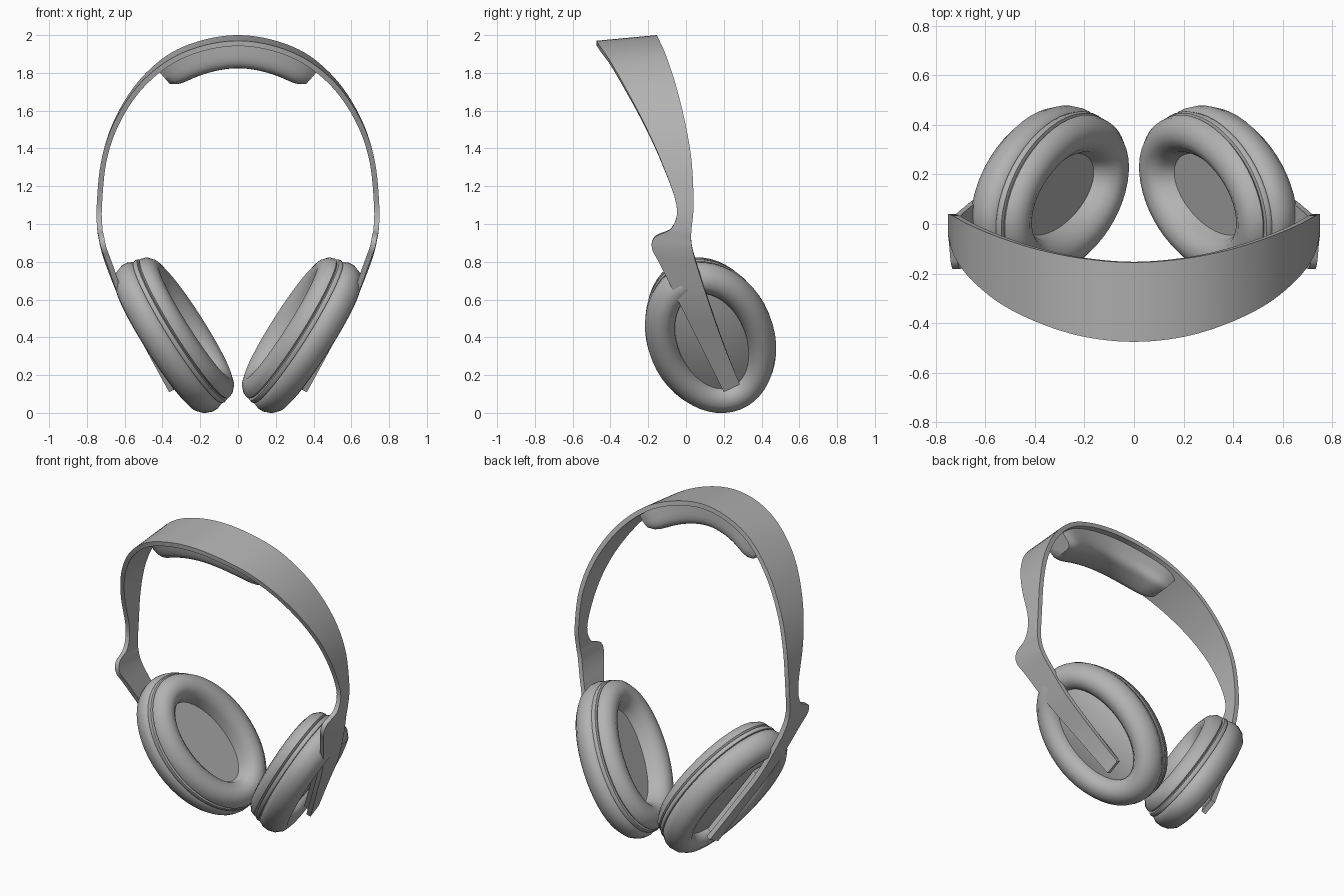
import bpy, bmesh, math
from mathutils import Vector

old = bpy.data.objects.get("Cube")
if old:
    bpy.data.objects.remove(old, do_unlink=True)

grey = bpy.data.materials.new("plain_grey")
grey.use_nodes = True
grey.diffuse_color = (0.45, 0.45, 0.45, 1)
grey.node_tree.nodes["Principled BSDF"].inputs["Base Color"].default_value = (0.45, 0.45, 0.45, 1)


def make(name, rows, cap=False, angle=35):
    """Skin a list of closed point rings into one object."""
    bm = bmesh.new()
    grid = [[bm.verts.new(p) for p in row] for row in rows]
    n = len(rows[0])
    for a, b in zip(grid, grid[1:]):
        for i in range(n):
            j = (i + 1) % n
            bm.faces.new((a[i], a[j], b[j], b[i]))
    if cap:
        bm.faces.new(grid[0])
        bm.faces.new(grid[-1])
    bmesh.ops.recalc_face_normals(bm, faces=bm.faces)
    mesh = bpy.data.meshes.new(name)
    bm.to_mesh(mesh)
    bm.free()
    mesh.materials.append(grey)
    ob = bpy.data.objects.new(name, mesh)
    bpy.context.collection.objects.link(ob)
    bpy.context.view_layer.objects.active = ob
    bpy.ops.object.select_all(action='DESELECT')
    ob.select_set(True)
    bpy.ops.object.shade_smooth_by_angle(angle=math.radians(angle))


def spline(pts, steps=6):
    """Smooth curve through a list of equally long tuples."""
    out = []
    for k in range(len(pts) - 1):
        p0, p1 = pts[max(k - 1, 0)], pts[k]
        p2, p3 = pts[k + 1], pts[min(k + 2, len(pts) - 1)]
        for s in range(steps):
            t = s / steps
            out.append([b + 0.5 * t * (c - a + t * (2 * a - 5 * b + 4 * c - d + t * (3 * (b - c) + d - a)))
                        for a, b, c, d in zip(p0, p1, p2, p3)])
    return out + [list(pts[-1])]


# Headband: x, front edge y and z, rear edge y and z, from crown to arm tip
half = [(0, -.475, 1.97, -.155, 2.0), (.2, -.455, 1.94, -.14, 1.97),
        (.38, -.40, 1.86, -.105, 1.89), (.54, -.32, 1.72, -.055, 1.74),
        (.66, -.22, 1.53, -.005, 1.54), (.725, -.13, 1.33, .03, 1.33),
        (.748, -.05, 1.1, .04, 1.1), (.746, -.075, .98, .03, .98),
        (.737, -.165, .93, .027, .92), (.724, -.18, .87, .035, .86),
        (.695, -.14, .79, .06, .77), (.612, -.03, .57, .125, .57),
        (.49, .085, .34, .2, .36), (.365, .2, .11, .285, .15)]
full = [(-s[0],) + s[1:] for s in half[:0:-1]] + half
path = spline(full)
rows = [(Vector((x, yf, zf)), Vector((x, yb, zb))) for x, yf, zf, yb, zb in path]


def inward(k):
    """Direction from the band surface towards the head."""
    a, b = rows[max(k - 1, 0)], rows[min(k + 1, len(rows) - 1)]
    along = (b[0] + b[1]) - (a[0] + a[1])
    return (rows[k][1] - rows[k][0]).cross(along).normalized() * -1


# Make sure the crown's inward direction points down
sign = -1 if inward(len(rows) // 2).z > 0 else 1
inside = [inward(k) * sign for k in range(len(rows))]
make("headband", [[f, b, b + d * .028, f + d * .028] for (f, b), d in zip(rows, inside)], cap=True)

# Crown cushion: rounded section swept under the middle of the band
sections = []
for (f, b), down in zip(rows, inside):
    across = (b - f).normalized()
    mid = (f + b) / 2 + across * .02
    if abs(mid.x) > 0.46 or mid.z < 1.5:
        continue
    size = (1 - (abs(mid.x) / 0.465) ** 12) ** 0.5
    ring = []
    for i in range(17):
        a = math.pi * i / 16
        c, s = math.cos(a), math.sin(a)
        ring.append(mid + down * (0.02 + 0.14 * size * abs(s) ** 0.45)
                    + across * (0.105 * size * math.copysign(abs(c) ** 0.5, c)))
    sections.append(ring)
make("crown_cushion", sections, cap=True, angle=50)

# Ear cups: oval profiles given as (inset from the widest oval, height outwards)
LONG, SHORT, SEG = 0.468, 0.333, 48
shell = [(.155, .05), (.15, .08), (.125, .108), (.085, .122), (.045, .11),
         (.015, .08), (0, .04), (0, .01), (.012, -.02), (.028, -.028)]
trim = [(.032, -.025), (.014, -.028), (.011, -.04), (.016, -.052), (.032, -.056)]
cushion = [(.032, -.054), (.02, -.066), (.028, -.095), (.058, -.123), (.1, -.135),
           (.14, -.12), (.17, -.085), (.187, -.03)]


def cup_frame(side):
    """Centre, long axis, short axis and outward axis of one cup."""
    n = Vector((.85, .17, -.5)).normalized()
    u = Vector((.526, -.325, .785))
    u = (u - n * u.dot(n)).normalized()
    return [Vector((p.x * side, p.y, p.z)) for p in (Vector((.341, .126, .413)), u, n.cross(u), n)]


def oval(side, inset, h, scale=1.0):
    o, u, v, n = cup_frame(side)
    return [o + u * ((LONG - inset) * scale * math.cos(t)) + v * ((SHORT - inset) * scale * math.sin(t)) + n * h
            for t in (2 * math.pi * i / SEG for i in range(SEG))]


for side, word in ((1, "left"), (-1, "right")):
    for part, profile in (("cup_shell", shell), ("cup_trim", trim), ("ear_cushion", cushion)):
        make(f"{word}_{part}", [oval(side, i, h) for i, h in profile], angle=45)
    # Domed outer cap and flat speaker cover
    dome = [oval(side, .15, .06 + .035 * (1 - q * q), q) for q in (1, .8, .6, .4, .2, .05)]
    make(f"{word}_outer_cap", dome, cap=True)
    make(f"{word}_speaker_cover", [oval(side, .182, -.035), oval(side, .182, -.025)], cap=True)
    # Bar joining the arm to the cup
    bar = []
    for x, yf, zf, yb, zb in path[-12:-1]:
        f, b = Vector((x * side, yf, zf)), Vector((x * side, yb, zb))
        inner = cup_frame(side)[3] * -1
        p, q = f.lerp(b, .15), f.lerp(b, .85)
        bar.append([p + inner * .015, q + inner * .015, q + inner * .06, p + inner * .06])
    make(f"{word}_cup_mount", bar, cap=True)
